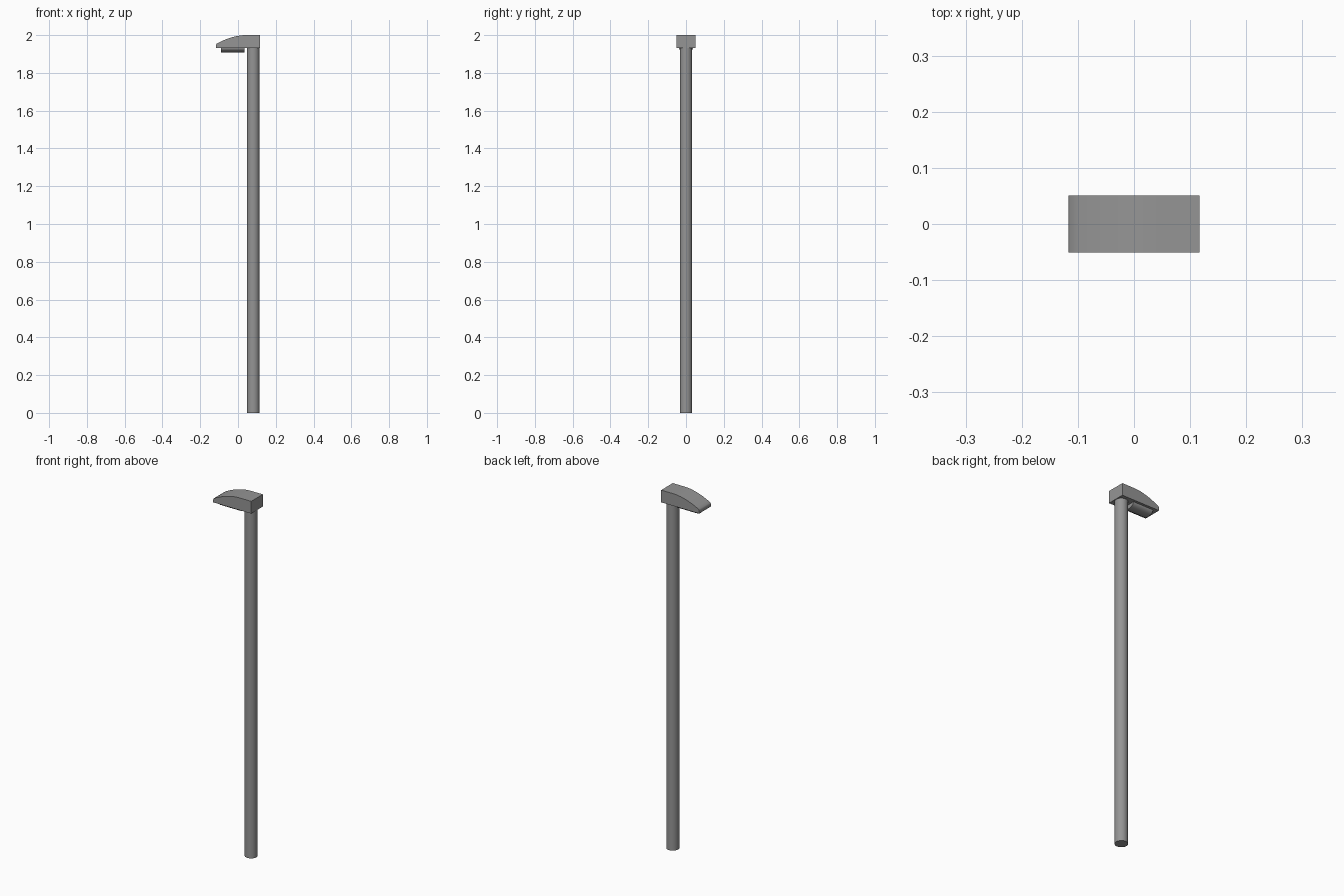
import bpy, bmesh, math

if "Cube" in bpy.data.objects:
    bpy.data.objects.remove(bpy.data.objects["Cube"])


def prism(name, pts, axis, a, b):
    """Extrude a 2D outline: axis 'y' takes (x, z) points, axis 'x' takes (y, z)."""
    bm = bmesh.new()
    place = (lambda p, t: (p[0], t, p[1])) if axis == 'y' else (lambda p, t: (t, p[0], p[1]))
    face = bm.faces.new([bm.verts.new(place(p, a)) for p in pts])
    new = bmesh.ops.extrude_face_region(bm, geom=[face])["geom"]
    shift = (0, b - a, 0) if axis == 'y' else (b - a, 0, 0)
    bmesh.ops.translate(bm, vec=shift, verts=[v for v in new if isinstance(v, bmesh.types.BMVert)])
    bmesh.ops.recalc_face_normals(bm, faces=bm.faces)
    mesh = bpy.data.meshes.new(name)
    bm.to_mesh(mesh)
    bm.free()
    obj = bpy.data.objects.new(name, mesh)
    bpy.context.collection.objects.link(obj)
    return obj


def finish(obj):
    """Smooth the curved faces and paint the part dark grey."""
    bpy.ops.object.select_all(action='DESELECT')
    obj.select_set(True)
    bpy.context.view_layer.objects.active = obj
    bpy.ops.object.shade_smooth_by_angle(angle=math.radians(35))
    obj.data.materials.append(grey)


grey = bpy.data.materials.new("dark_grey_metal")
grey.diffuse_color = (0.3, 0.3, 0.3, 1)
grey.use_nodes = True
grey.node_tree.nodes["Principled BSDF"].inputs["Base Color"].default_value = grey.diffuse_color

BASE = 1.932  # underside of the lamp head

# Pole
bpy.ops.mesh.primitive_cylinder_add(vertices=32, radius=0.033, depth=BASE,
                                    location=(0.081, 0, BASE / 2))
pole = bpy.context.object
pole.name = "pole"
finish(pole)

# Lamp head: flat over the pole, curving down to a thin slanted nose
curve = []
for i in range(11):
    t = i / 10
    curve.append((0.04 - 0.153 * t, 2.0 - 0.045 * t ** 1.8))
head = prism("lamp_head", [(0.117, BASE), (0.117, 2.0)] + curve + [(-0.117, 1.948), (-0.117, BASE)],
             'y', -0.051, 0.051)
finish(head)

# Rounded lens under the head
arc = [(0.037 * math.cos(math.pi * i / 16), BASE - 0.023 * math.sin(math.pi * i / 16))
       for i in range(17)]
lens = prism("lens", arc, 'x', -0.09, 0.034)
finish(lens)
